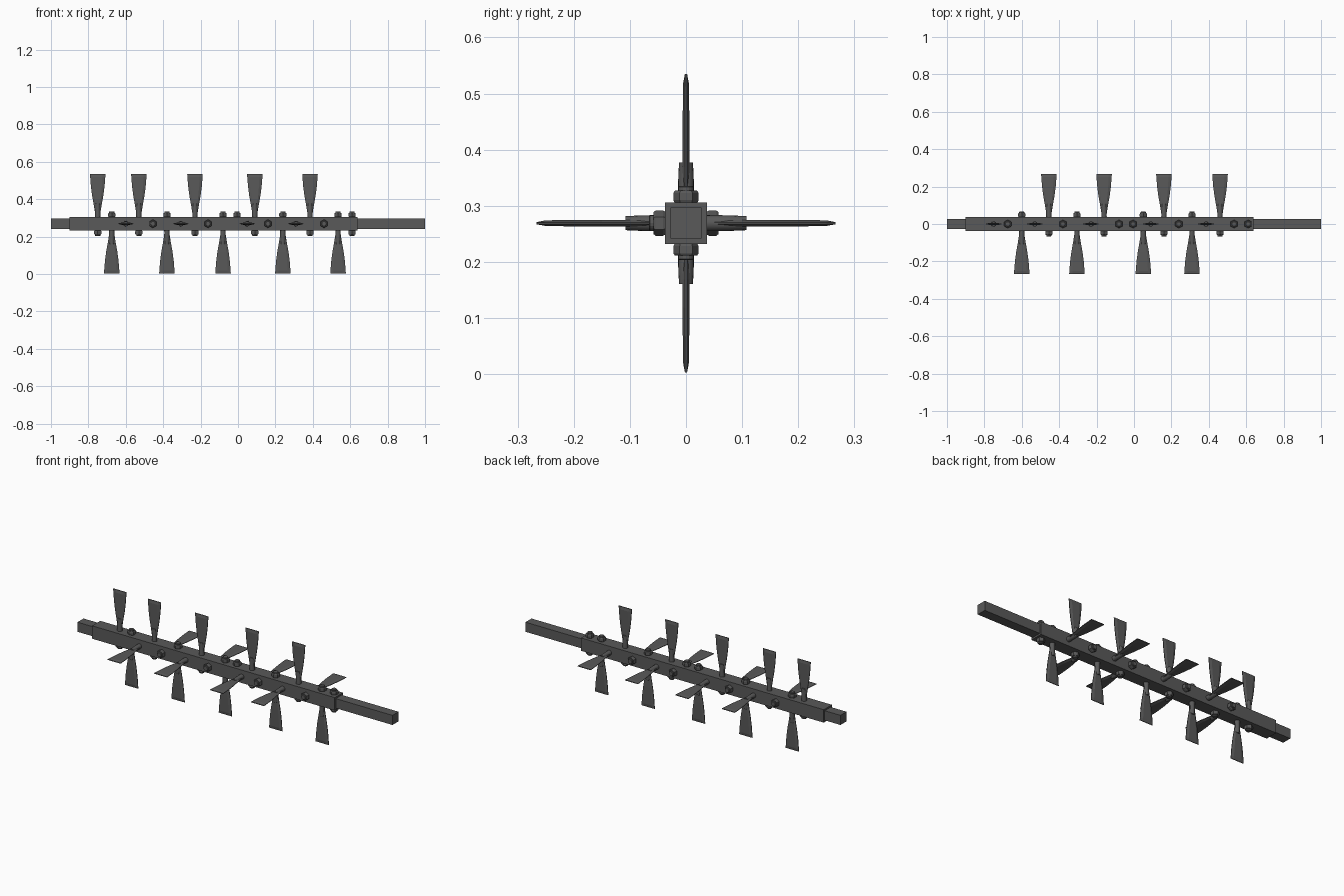
import bpy, bmesh, math
from mathutils import Matrix, Vector

if "Cube" in bpy.data.objects:
    bpy.data.objects.remove(bpy.data.objects["Cube"])

CZ = 0.269     # height of the shaft axis
HALF = 0.037   # half width of the outer shaft

steel = bpy.data.materials.new("dark_grey_steel")
steel.diffuse_color = (0.1, 0.1, 0.1, 1)
steel.use_nodes = True
steel.node_tree.nodes["Principled BSDF"].inputs["Base Color"].default_value = steel.diffuse_color


def finish(name, bm, matrix):
    bmesh.ops.recalc_face_normals(bm, faces=bm.faces)
    me = bpy.data.meshes.new(name)
    bm.to_mesh(me)
    bm.free()
    me.materials.append(steel)
    ob = bpy.data.objects.new(name, me)
    ob.matrix_world = matrix
    bpy.context.collection.objects.link(ob)
    return ob


def loft(bm, rings):
    """Skin a list of point rings and cap both ends."""
    loops = [[bm.verts.new(p) for p in ring] for ring in rings]
    for a, b in zip(loops, loops[1:]):
        n = len(a)
        for i in range(n):
            bm.faces.new((a[i], a[(i + 1) % n], b[(i + 1) % n], b[i]))
    bm.faces.new(loops[0])
    bm.faces.new(loops[-1])


def circle(r, z, n):
    return [(r * math.cos(2 * math.pi * i / n), r * math.sin(2 * math.pi * i / n), z)
            for i in range(n)]


def square_bar(name, x0, x1, half):
    bm = bmesh.new()
    bmesh.ops.create_cube(bm, size=1)
    bmesh.ops.scale(bm, vec=(x1 - x0, 2 * half, 2 * half), verts=bm.verts)
    finish(name, bm, Matrix.Translation(((x0 + x1) / 2, 0, CZ)))


def place(x, angle):
    """Local +z points outward from the shaft; angle turns about x."""
    return Matrix.Translation((x, 0, CZ)) @ Matrix.Rotation(math.radians(angle), 4, 'X')


def blade(x, angle):
    bm = bmesh.new()
    # flared paddle: radius, half width, half thickness
    sections = [(0.030, 0.013, 0.006), (0.06, 0.0145, 0.006), (0.10, 0.021, 0.006),
                (0.15, 0.030, 0.006), (0.20, 0.0365, 0.0058), (0.25, 0.0405, 0.005),
                (0.266, 0.0415, 0.002)]
    loft(bm, [[(-w, -0.0015, r), (-w * 0.6, -t, r), (w * 0.6, -t, r), (w, -0.0015, r),
               (w, 0.0015, r), (w * 0.6, t, r), (-w * 0.6, t, r), (-w, 0.0015, r)]
              for r, w, t in sections])
    finish("paddle_blade", bm, place(x, angle))
    # round stem that carries the blade
    bm = bmesh.new()
    loft(bm, [circle(0.0145, 0.02, 16), circle(0.014, 0.075, 16), circle(0.0125, 0.108, 16)])
    ob = finish("blade_stem", bm, place(x, angle))
    for p in ob.data.polygons:
        p.use_smooth = len(p.vertices) == 4
    nut(x, angle + 180)


def nut(x, angle):
    bm = bmesh.new()
    # hexagon with chamfered rims, corners across the shaft
    loft(bm, [circle(0.0195, HALF - 0.002, 6), circle(0.0225, HALF + 0.004, 6),
              circle(0.0225, HALF + 0.017, 6), circle(0.0195, HALF + 0.021, 6)])
    finish("hex_nut", bm, place(x, angle) @ Matrix.Rotation(math.pi / 2, 4, 'Z'))
    # bolt end above the nut
    bm = bmesh.new()
    loft(bm, [circle(0.014, HALF, 16), circle(0.014, 0.064, 16), circle(0.012, 0.066, 16)])
    finish("bolt_end", bm, place(x, angle))


# shaft
square_bar("inner_shaft", -1.0, 1.0, 0.0275)
square_bar("outer_sleeve", -0.90, 0.64, HALF)

# blades on the four sides (0 up, 180 down, 90 front, -90 back)
rows = {0: (-0.75, -0.53, -0.23, 0.09, 0.385),
        180: (-0.675, -0.38, -0.08, 0.24, 0.535),
        90: (-0.60, -0.305, 0.05, 0.31),
        -90: (-0.455, -0.16, 0.16, 0.46)}
for angle, xs in rows.items():
    for x in xs:
        blade(x, angle)

# extra fixing bolts
nut(-0.005, 0)
nut(0.61, 0)
nut(0.61, 180)
